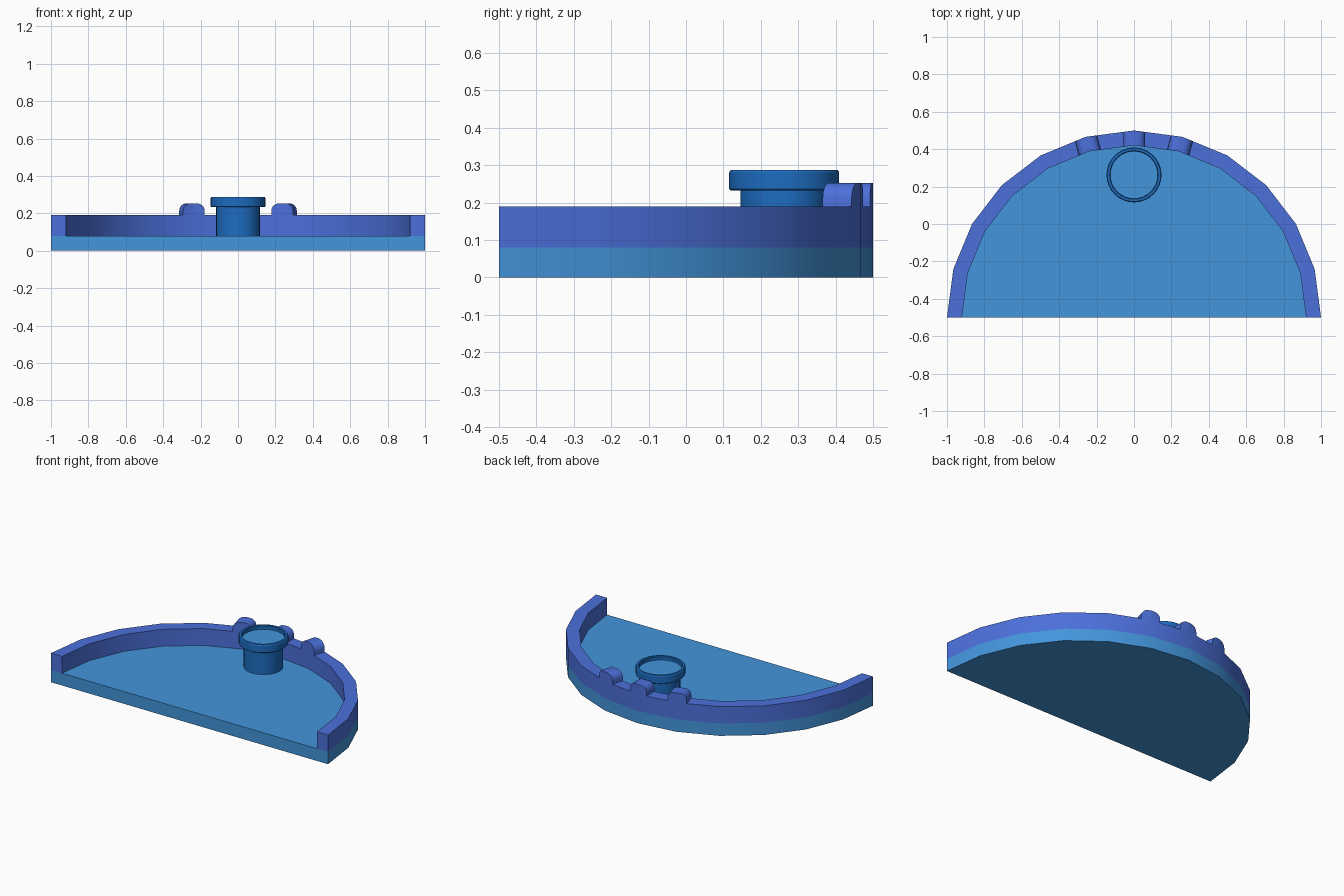
import bpy, bmesh, math
from math import sin, cos, pi, radians

if "Cube" in bpy.data.objects:
    bpy.data.objects.remove(bpy.data.objects["Cube"])

CY = -0.5            # centre of the half circle lies on the flat edge
STEP = radians(15)


def material(name, rgb):
    m = bpy.data.materials.new(name)
    m.diffuse_color = (*rgb, 1)
    m.use_nodes = True
    m.node_tree.nodes["Principled BSDF"].inputs["Base Color"].default_value = m.diffuse_color
    return m


SKY = material("light blue", (0.056, 0.30, 0.71))
RIM = material("violet blue", (0.072, 0.162, 0.71))
DEEP = material("deep blue", (0.012, 0.150, 0.53))


def finish(name, bm, mat):
    bmesh.ops.recalc_face_normals(bm, faces=bm.faces)
    me = bpy.data.meshes.new(name)
    bm.to_mesh(me)
    bm.free()
    me.materials.append(mat)
    me.shade_smooth()
    me.set_sharp_from_angle(angle=radians(30))
    ob = bpy.data.objects.new(name, me)
    bpy.context.collection.objects.link(ob)
    return ob


def prism(name, outline, z0, z1, mat):
    bm = bmesh.new()
    f = bm.faces.new([bm.verts.new((x, y, z0)) for x, y in outline])
    r = bmesh.ops.extrude_face_region(bm, geom=[f], use_keep_orig=True)
    for v in r["geom"]:
        if isinstance(v, bmesh.types.BMVert):
            v.co.z = z1
    return finish(name, bm, mat)


def arc(r):
    return [(r * cos(i * STEP), CY + r * sin(i * STEP)) for i in range(13)]


# half-round floor slab and the raised rim around it
prism("floor_slab", arc(1.0), 0, 0.08, SKY)

bm = bmesh.new()
rings = []
for (ox, oy), (ix, iy) in zip(arc(1.0), arc(0.92)):
    rings.append([bm.verts.new(c) for c in
                  ((ox, oy, 0.08), (ox, oy, 0.19), (ix, iy, 0.19), (ix, iy, 0.08))])
for a, b in zip(rings, rings[1:]):
    for k in range(4):
        bm.faces.new((a[k], a[(k + 1) % 4], b[(k + 1) % 4], b[k]))
bm.faces.new(rings[0])
bm.faces.new(rings[-1])
finish("rim_wall", bm, RIM)


# rounded bumps that wrap the rim's corners
def bump(name, ang):
    h, r, top = 0.06, 0.04, 0.253
    prof = [(h, 0.188)]
    prof += [(h - r + r * cos(t * pi / 8), top - r + r * sin(t * pi / 8)) for t in range(5)]
    prof += [(0, top)]
    prof += [(-s, z) for s, z in reversed(prof[:-1])]
    bm = bmesh.new()
    low = bm.verts.new
    pairs = []
    for s, z in prof + [(0, 0.188)]:
        pair = []
        for rad in (1.0, 0.92):
            d = rad - abs(s) * math.tan(STEP / 2)   # follow the facets
            pair.append(low((d * cos(ang) - s * sin(ang),
                             CY + d * sin(ang) + s * cos(ang), z)))
        pairs.append(pair)
    n = len(pairs)
    mid = n // 2 - 1
    for i in range(n):
        a, b = pairs[i], pairs[(i + 1) % n]
        bm.faces.new((a[0], b[0], b[1], a[1]))
    for k in (0, 1):   # each end is two flat halves
        bm.faces.new([p[k] for p in pairs[:mid + 1]] + [pairs[-1][k]])
        bm.faces.new([p[k] for p in pairs[mid:]])
    finish(name, bm, RIM)


for i, deg in enumerate((75, 90, 105)):
    bump(f"rim_bump_{i + 1}", radians(deg))


# post with a flanged, shallow dish head
def lathe(name, prof, mat, n=32):
    bm = bmesh.new()
    rows = [[bm.verts.new((r * cos(2 * pi * j / n), 0.2625 + r * sin(2 * pi * j / n), z))
             for j in range(n)] for r, z in prof]
    for a, b in zip(rows, rows[1:]):
        for j in range(n):
            bm.faces.new((a[j], a[(j + 1) % n], b[(j + 1) % n], b[j]))
    bm.faces.new(rows[0])
    bm.faces.new(rows[-1])
    return finish(name, bm, mat)


post = lathe("post", [(0.117, 0.08), (0.117, 0.233), (0.143, 0.233), (0.147, 0.237),
                      (0.147, 0.281), (0.143, 0.287), (0.13, 0.287), (0.127, 0.283),
                      (0.127, 0.262)], DEEP)
# dish floor takes the light colour
post.data.materials.append(SKY)
for p in post.data.polygons:
    if p.normal.z > 0.9 and p.center.z < 0.27 and len(p.vertices) > 4:
        p.material_index = 1
